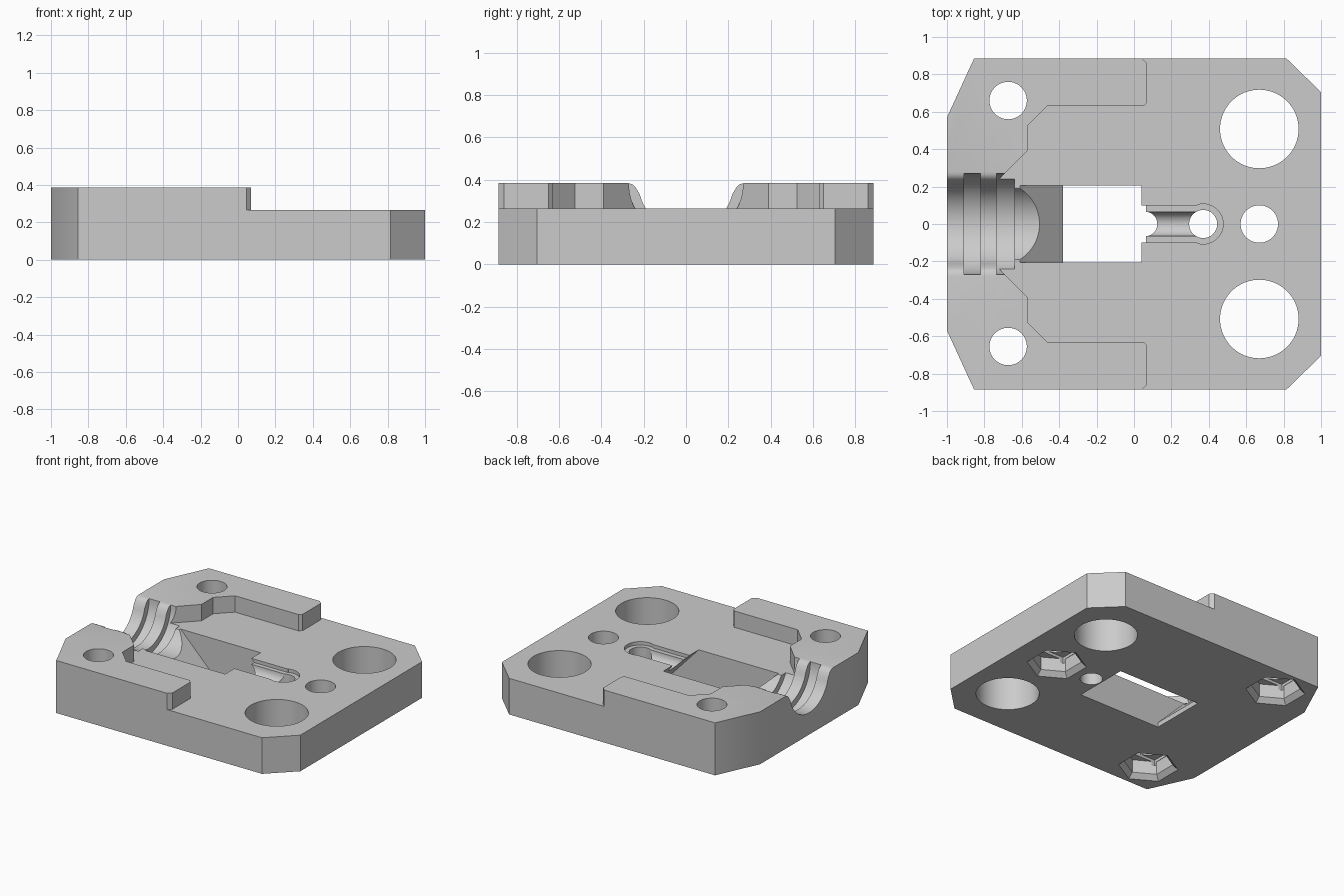
import bpy, bmesh, math

if "Cube" in bpy.data.objects:
    bpy.data.objects.remove(bpy.data.objects["Cube"])

def rings_object(name, rings):
    """Closed solid lofted through equal-length rings of 3D points."""
    bm = bmesh.new()
    vs = [[bm.verts.new(p) for p in ring] for ring in rings]
    n = len(vs[0])
    for a, b in zip(vs, vs[1:]):
        for i in range(n):
            j = (i + 1) % n
            bm.faces.new((a[i], a[j], b[j], b[i]))
    bm.faces.new(vs[0][::-1])
    bm.faces.new(vs[-1])
    bmesh.ops.recalc_face_normals(bm, faces=bm.faces)
    me = bpy.data.meshes.new(name)
    bm.to_mesh(me)
    bm.free()
    ob = bpy.data.objects.new(name, me)
    bpy.context.collection.objects.link(ob)
    return ob

AX = {'x': lambda u, v, w: (w, u, v),
      'y': lambda u, v, w: (u, w, v),
      'z': lambda u, v, w: (u, v, w)}

def prism(name, pts, lo, hi, axis='z'):
    return rings_object(name, [[AX[axis](u, v, w) for u, v in pts] for w in (lo, hi)])

def round_cut(name, cu, cv, steps, n=64, axis='z', phase=0.0):
    """Turned solid: steps is a list of (position along axis, radius)."""
    ang = [phase + 2 * math.pi * i / n for i in range(n)]
    return rings_object(name, [[AX[axis](cu + r * math.cos(a), cv + r * math.sin(a), w)
                                for a in ang] for w, r in steps])

def mirrored(half, k):
    """Complete a half outline by negating coordinate k."""
    return half + [tuple(-c if i == k else c for i, c in enumerate(p)) for p in reversed(half)]

TOP, FLOOR = 0.385, 0.265
cutters = []

# main block
plate = prism("clamp_plate", mirrored([(-1, .57), (-.855, .885), (.815, .885), (1, .705)], 1), 0, TOP)

# lowered floor, leaving the two raised arms
cutters.append(prism("floor_cut", mirrored(
    [(-.72, .24), (-.57, .39), (-.57, .525), (-.465, .63), (.05, .63), (.07, .65),
     (.07, .86), (.035, .895), (.035, 1.1), (1.2, 1.1)], 1), FLOOR, 0.6))

# entry channel with rounded lips
arc = [(.225 * math.sin(math.radians(a)), TOP - .225 * math.cos(math.radians(a)))
       for a in range(4, 77, 6)]
lip = [(.23, .35), (.238, .364), (.25, .376), (.263, .382), (.28, TOP), (.28, .5)]
cutters.append(prism("entry_channel", mirrored(arc + lip, 0), -1.1, -.45, 'x'))

# retaining grooves
for lo, hi in ((-.91, -.82), (-.735, -.64)):
    cutters.append(round_cut("groove", 0, TOP, [(lo, .27), (hi, .27)], axis='x'))

# slanted window
cutters.append(prism("window", [(-.645, .3), (-.38, .035), (-.38, -.05), (.335, -.05),
                                (.04, FLOOR), (.04, .3)], -.205, .205, 'y'))

# filament-width slot: stepped ledge with round end, and rounded trough
ledge = [(0, .098), (.335, .098)] + [
    (.37 + .107 * math.cos(math.radians(a)), .107 * math.sin(math.radians(a)))
    for a in range(108, 0, -9)]
cutters.append(prism("slot_ledge", mirrored(ledge, 1), .24, .32))
cutters.append(round_cut("slot_trough", 0, .24, [(0, .065), (.375, .065)], 40, 'x'))
cutters.append(round_cut("slot_hole", .37, 0, [(-.1, .075), (.5, .075)]))

# large through holes
for s in (-1, 1):
    cutters.append(round_cut("large_hole", .67, s * .508, [(-.1, .21), (.5, .21)], 96))

# screw holes with chamfered hexagonal nut pockets underneath
for x, y in ((.67, 0), (-.673, .66), (-.673, -.655)):
    cutters.append(round_cut("screw_hole", x, y, [(-.1, .1), (.5, .1)]))
    cutters.append(round_cut("nut_pocket", x, y, [(-.02, .22), (.035, .165), (.13, .165)],
                             6, phase=math.pi / 6))
    cutters.append(prism("nut_step", [(x - .14, y - .1), (x + .14, y - .1),
                                      (x + .14, y + .1), (x - .14, y + .1)], .1, .15))

# cut everything and bake the result
for c in cutters:
    m = plate.modifiers.new(c.name, 'BOOLEAN')
    m.operation, m.solver, m.object = 'DIFFERENCE', 'EXACT', c
    c.hide_render = True
bpy.context.view_layer.update()
plate_eval = plate.evaluated_get(bpy.context.evaluated_depsgraph_get())
baked = bpy.data.meshes.new_from_object(plate_eval)
plate.modifiers.clear()
plate.data = baked
for c in cutters:
    bpy.data.objects.remove(c)

bpy.context.view_layer.objects.active = plate
plate.select_set(True)
bpy.ops.object.shade_smooth_by_angle(angle=math.radians(25))
